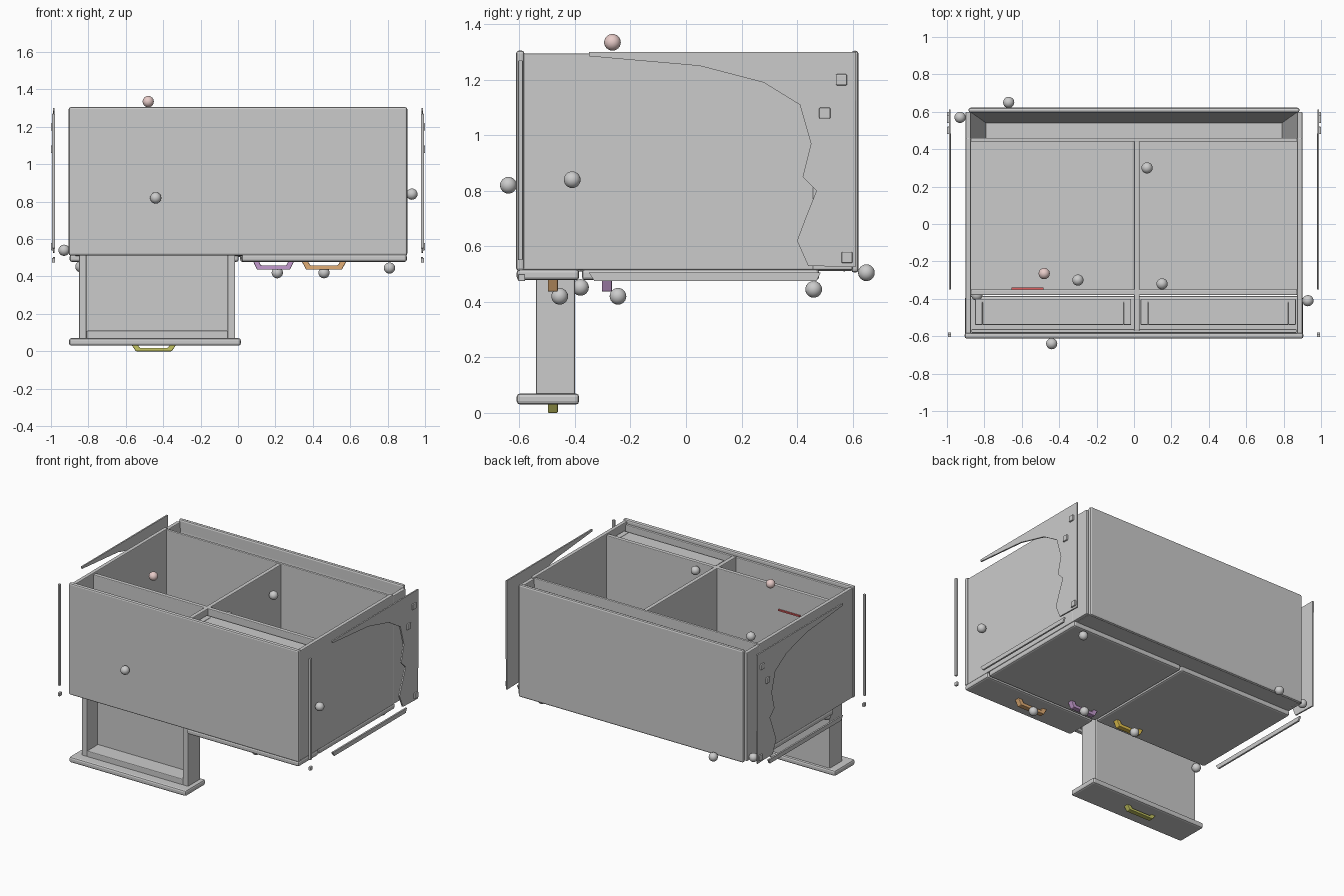
import bpy, bmesh
from mathutils import Vector

if "Cube" in bpy.data.objects:
    bpy.data.objects.remove(bpy.data.objects["Cube"])


def finish(name, bm, color=None, bevel=0):
    bmesh.ops.recalc_face_normals(bm, faces=bm.faces)
    me = bpy.data.meshes.new(name)
    bm.to_mesh(me)
    bm.free()
    ob = bpy.data.objects.new(name, me)
    bpy.context.collection.objects.link(ob)
    if bevel:
        m = ob.modifiers.new("bevel", 'BEVEL')
        m.width, m.segments = bevel, 2
    if color:
        mat = bpy.data.materials.new(name + "_color")
        mat.diffuse_color = (*color, 1)
        mat.use_nodes = True
        mat.node_tree.nodes["Principled BSDF"].inputs["Base Color"].default_value = mat.diffuse_color
        me.materials.append(mat)
    return ob


def box(name, x, y, z, bevel=0.005, color=None):
    """Box from (min, max) ranges."""
    bm = bmesh.new()
    bmesh.ops.create_cube(bm, size=1)
    for v in bm.verts:
        v.co = Vector([r[0] if c < 0 else r[1] for c, r in zip(v.co, (x, y, z))])
    return finish(name, bm, color, bevel)


def prism(name, pts, to3d, depth, color=None, bevel=0):
    """Extrude a 2D outline placed by to3d along the depth vector."""
    bm = bmesh.new()
    f = bm.faces.new([bm.verts.new(to3d(*p)) for p in pts])
    ext = bmesh.ops.extrude_face_region(bm, geom=[f])
    vs = [g for g in ext["geom"] if isinstance(g, bmesh.types.BMVert)]
    bmesh.ops.translate(bm, verts=vs, vec=depth)
    return finish(name, bm, color, bevel)


def ball(name, co, color=None, r=0.03):
    bm = bmesh.new()
    bmesh.ops.create_uvsphere(bm, u_segments=20, v_segments=12, radius=r)
    bmesh.ops.translate(bm, verts=bm.verts, vec=co)
    for f in bm.faces:
        f.smooth = True
    return finish(name, bm, color)


def handle(name, x, y, z, color, w=0.12, h=0.035):
    """Flared pull hanging below z, with a gap behind the grip."""
    pts = [(-w, 0), (-w * .8, -h), (w * .8, -h), (w, 0), (w * .72, 0),
           (w * .62, -h * .5), (-w * .62, -h * .5), (-w * .72, 0)]
    prism(name, pts, lambda a, b: (x + a, y - .018, z + b), (0, .036, 0), color, .004)


def drawer(name, x, front_x, z):
    """Tray open toward -y with its front panel at the bottom."""
    t, y, z0, z1 = .04, (-.54, -.41), z + .03, z + .77
    box(name + "_front", front_x, (-.61, -.385), (z, z + .04), .012)
    box(name + "_floor", x, (-.42, -.40), (z0, z1))
    box(name + "_left_wall", (x[0], x[0] + t), y, (z0, z1))
    box(name + "_right_wall", (x[1] - t, x[1]), y, (z0, z1))
    box(name + "_inner_front", (x[0] + t, x[1] - t), y, (z0, z0 + .05))
    box(name + "_back_wall", (x[0] + t, x[1] - t), y, (z1 - .03, z1))


# Cabinet carcass, lying on its doors
box("top_board", (-.905, .905), (-.612, -.582), (.512, 1.305), .01)
box("top_inner_lip", (-.87, .87), (-.582, -.562), (.53, 1.28))
box("drawer_rail", (-.872, .872), (-.38, -.35), (.51, 1.285))
box("center_divider", (0, .03), (-.57, .45), (.51, 1.285))
box("shelf_bottom", (-.875, .875), (.44, .46), (.51, 1.29))
for s, side in ((-1, "left"), (1, "right")):
    xs = sorted((s * .872, s * .9))
    box(side + "_side_panel", xs, (-.59, .46), (.515, 1.295))
    box(side + "_base_end", xs, (.455, .6), (.515, 1.285))

# Hollow base with sloping inner faces
box("base_board", (-.885, .885), (.595, .622), (.505, 1.305), .012)
box("base_floor", (-.875, .875), (.455, .6), (.512, .53))
prism("base_slope", [(.6, 1.285), (.6, .525), (.54, .525)],
      lambda y, z: (-.872, y, z), (1.744, 0, 0))
for s, side in ((-1, "left"), (1, "right")):
    prism(side + "_base_slope", [(s * .875, 1.28), (s * .875, .525), (s * .79, .525)],
          lambda x, z: (x, .46, z), (0, .135, 0))

# Doors and drawers
box("left_door", (-.9, .003), (-.375, .48), (.478, .518), .012)
box("right_door", (.012, .9), (-.375, .48), (.478, .518), .012)
drawer("open_drawer", (-.85, -.015), (-.903, .015), .03)
drawer("closed_drawer", (.035, .865), (.02, .903), .478)

# Handles
handle("open_drawer_handle", -.45, -.48, .035, (.55, .55, .12))
handle("closed_drawer_handle", .46, -.48, .482, (.75, .42, .18), h=.045)
handle("right_door_handle", .19, -.285, .482, (.55, .33, .62), .11, .045)
handle("left_door_handle", -.19, -.285, .482, (.78, .55, .08), .11, .045)
box("red_strip", (-.655, -.485), (-.352, -.34), (1.115, 1.125), 0, (.75, .12, .12))

# Detached thin side sheets
sheet = [(-.35, 1.3), (-.35, 1.285), (.05, 1.25), (.28, 1.19), (.41, 1.11), (.45, .97),
         (.42, .85), (.47, .8), (.43, .7), (.40, .62), (.44, .53), (.61, .525), (.612, 1.3)]
for s, side in ((-1, "left"), (1, "right")):
    prism(side + "_outer_sheet", sheet, lambda y, z: (s * .98, y, z), (s * .01, 0, 0))
    xs = sorted((s * .978, s * .995))
    box(side + "_front_strip", xs, (-.605, -.588), (.55, 1.27), .003)
    prism(side + "_lower_strip", [(-.35, .505), (-.33, .475), (.47, .475), (.485, .505)],
          lambda y, z: (s * .978, y, z), (s * .012, 0, 0))
    box(side + "_strip_foot", xs, (-.605, -.58), (.475, .5), .003)
    for i, (y, z) in enumerate([(.58, .56), (.5, 1.08), (.56, 1.2)]):
        box(f"{side}_sheet_bump_{i}", sorted((s * .985, s * 1.0)),
            (y - .02, y + .02), (z - .02, z + .02), .004)

# Small marker balls around the cabinet
ball("pink_ball", (-.48, -.265, 1.335), (.8, .6, .58))
places = [(-.44, -.64, .82), (.93, -.41, .84), (-.93, .57, .54), (-.67, .65, .505),
          (.81, .46, .445), (.46, -.455, .42), (.21, -.245, .42), (-.21, -.245, .42),
          (-.84, -.38, .452), (.07, .30, 1.13), (.15, -.32, 1.24), (-.30, -.30, .9)]
for i, p in enumerate(places):
    ball(f"ball_{i + 1}", p)
